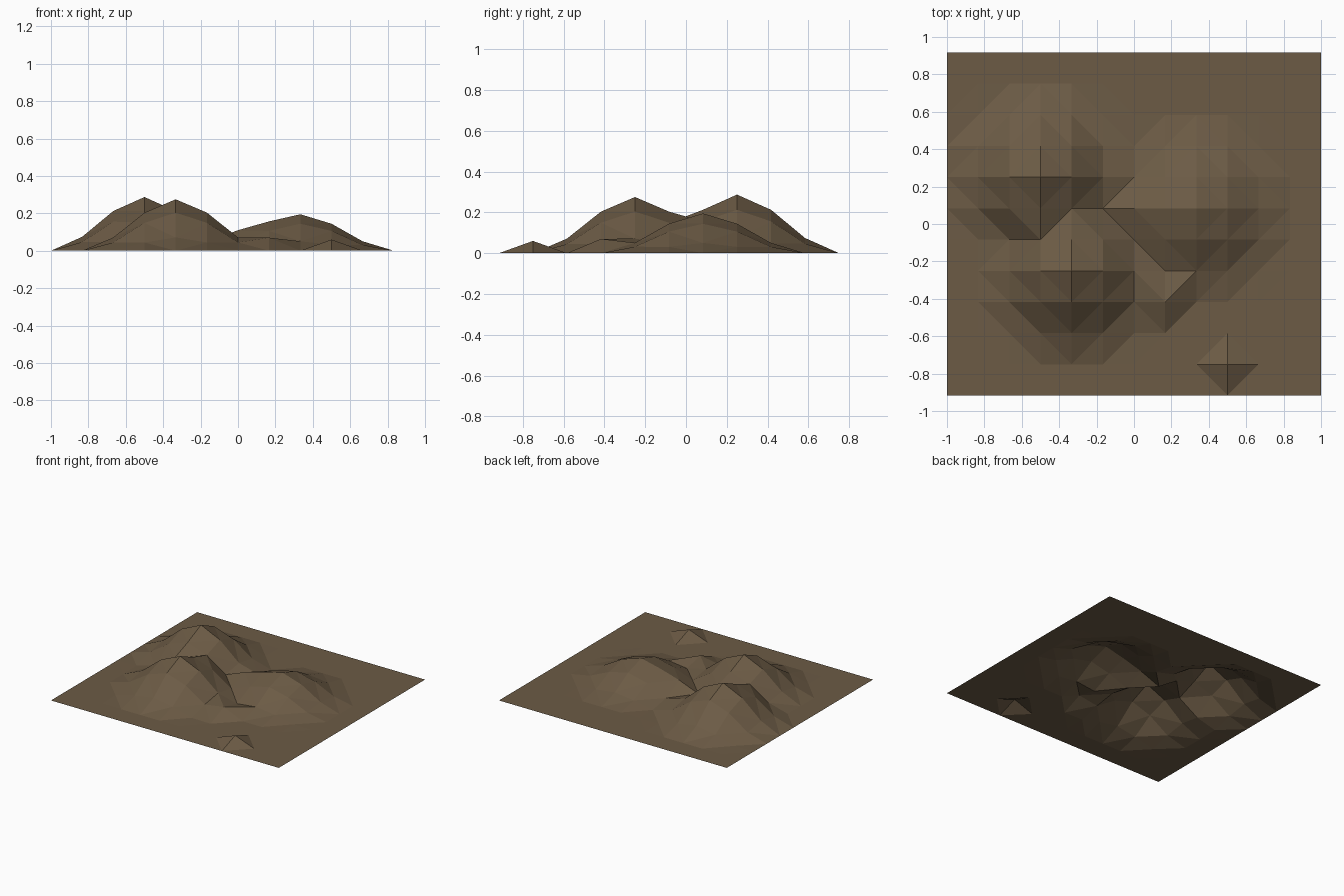
import bpy, bmesh
from math import hypot

if "Cube" in bpy.data.objects:
    bpy.data.objects.remove(bpy.data.objects["Cube"])

CELL = 1 / 6
COLS, ROWS = 12, 11

# Broad hills: x, y, height (smooth falloff)
HILLS = [(-0.5, 0.25, 0.287), (-0.333, -0.25, 0.275), (0.333, 0.083, 0.195)]
RADIUS = 0.5
# Single raised grid points: small crags and knolls
CRAGS = [(0, 0.083, 0.11), (0.167, 0.083, 0.157),
         (0.167, -0.417, 0.07), (0.5, -0.75, 0.06)]


def hill(x, y, cx, cy, height):
    w = max(0, 1 - hypot(x - cx, y - cy) / RADIUS)
    return height * w * w * (3 - 2 * w)


def elevation(x, y):
    for cx, cy, height in CRAGS:
        if hypot(x - cx, y - cy) < 0.05:
            return height
    z = max(hill(x, y, *h) for h in HILLS)
    return z if z > 0.0005 else 0


# Terrain grid
bm = bmesh.new()
grid = []
for j in range(ROWS + 1):
    row = []
    for i in range(COLS + 1):
        x, y = (i - COLS / 2) * CELL, (j - ROWS / 2) * CELL
        row.append(bm.verts.new((x, y, elevation(x, y))))
    grid.append(row)
for j in range(ROWS):
    for i in range(COLS):
        bm.faces.new((grid[j][i], grid[j][i + 1], grid[j + 1][i + 1], grid[j + 1][i]))
bmesh.ops.triangulate(bm, faces=bm.faces[:], quad_method='SHORT_EDGE')

mesh = bpy.data.meshes.new("hilly_ground")
bm.to_mesh(mesh)
bm.free()
terrain = bpy.data.objects.new("hilly_ground", mesh)
bpy.context.collection.objects.link(terrain)

# Earth colour
earth = bpy.data.materials.new("earth")
earth.diffuse_color = (0.15, 0.105, 0.06, 1)
earth.use_nodes = True
earth.node_tree.nodes["Principled BSDF"].inputs["Base Color"].default_value = earth.diffuse_color
mesh.materials.append(earth)
